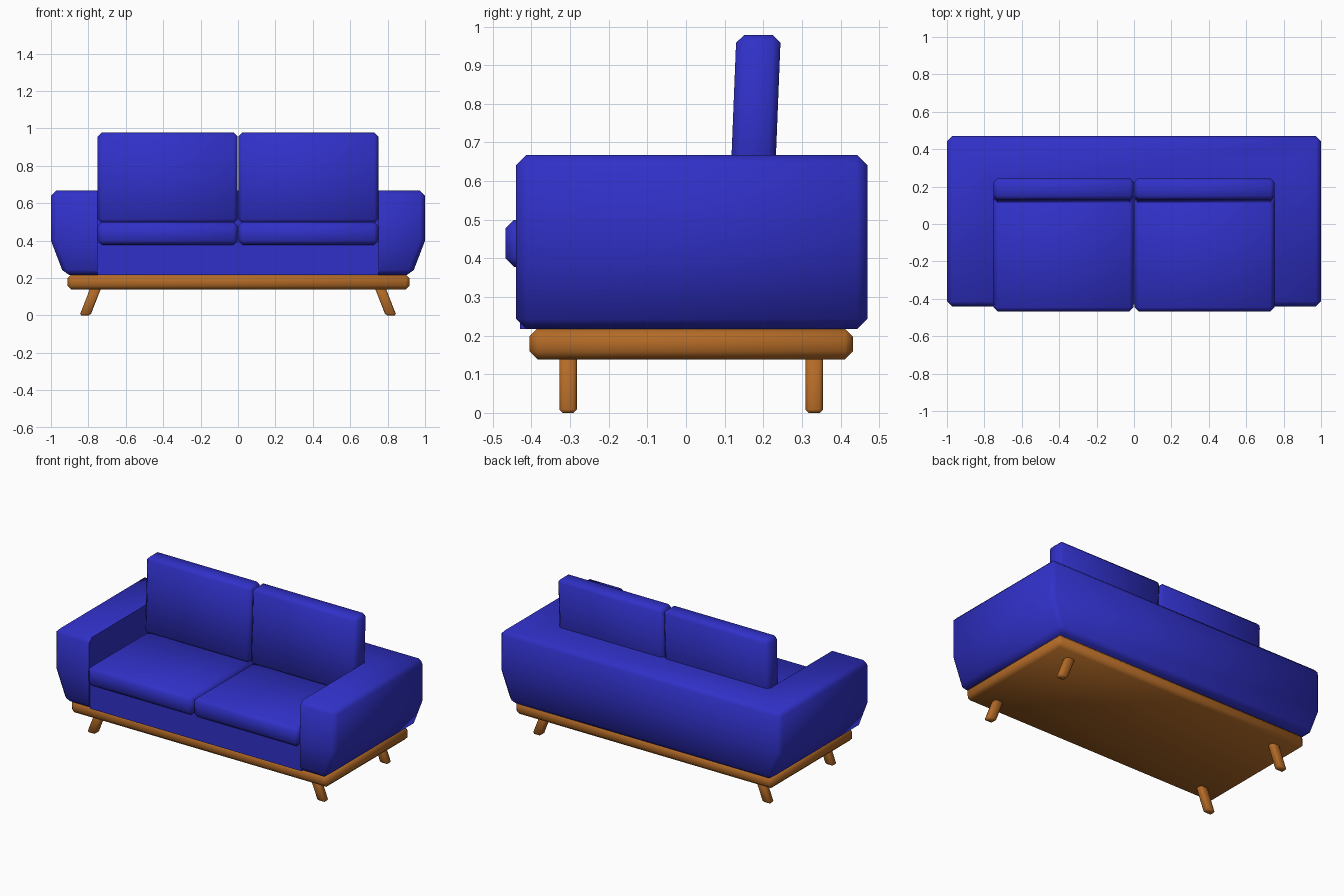
import bpy, bmesh, math
from mathutils import Vector

if "Cube" in bpy.data.objects:
    bpy.data.objects.remove(bpy.data.objects["Cube"])


def material(name, rgb):
    m = bpy.data.materials.new(name)
    m.diffuse_color = (*rgb, 1)
    m.use_nodes = True
    m.node_tree.nodes["Principled BSDF"].inputs["Base Color"].default_value = m.diffuse_color
    return m


BLUE = material("blue fabric", (0.03, 0.03, 0.58))
WOOD = material("warm wood", (0.45, 0.145, 0.02))


def finish(bm, name, mat):
    bmesh.ops.recalc_face_normals(bm, faces=bm.faces)
    me = bpy.data.meshes.new(name)
    bm.to_mesh(me)
    bm.free()
    ob = bpy.data.objects.new(name, me)
    bpy.context.collection.objects.link(ob)
    me.materials.append(mat)
    bpy.ops.object.select_all(action='DESELECT')
    ob.select_set(True)
    bpy.context.view_layer.objects.active = ob
    bpy.ops.object.shade_smooth_by_angle(angle=math.radians(60))
    return ob


def block(name, lo, hi, mat, bevel=0.0, shear=(0, 0), segments=1):
    """Chamfered box between two corners; shear = x and y offset per unit z above lo."""
    bm = bmesh.new()
    bmesh.ops.create_cube(bm, size=1)
    lo, hi = Vector(lo), Vector(hi)
    for v in bm.verts:
        v.co = Vector([lo[i] + (v.co[i] + 0.5) * (hi[i] - lo[i]) for i in range(3)])
    if bevel:
        bmesh.ops.bevel(bm, geom=bm.edges[:], offset=bevel, segments=segments,
                        profile=0.5, affect='EDGES', clamp_overlap=True)
    for v in bm.verts:
        h = v.co.z - lo.z
        v.co.x += shear[0] * h
        v.co.y += shear[1] * h
    return finish(bm, name, mat)


# U-shaped body: both arms and back, outer sides taper in at the bottom
bm = bmesh.new()
rings, inner = [], set()
for z, w in ((0.217, 0.93), (0.40, 1.0), (0.668, 1.0)):
    pts = [(-w, -0.44), (-0.75, -0.44), (-0.75, 0.22), (0.75, 0.22),
           (0.75, -0.44), (w, -0.44), (w, 0.47), (-w, 0.47)]
    ring = [bm.verts.new((x, y, z)) for x, y in pts]
    inner.update(ring[1:5])
    rings.append(ring)
for a, b in zip(rings, rings[1:]):
    for i in range(8):
        j = (i + 1) % 8
        bm.faces.new((a[i], a[j], b[j], b[i]))
for r in (rings[0], rings[-1]):
    for q in ((0, 1, 2, 7), (2, 3, 6, 7), (3, 4, 5, 6)):
        bm.faces.new([r[i] for i in q])
bmesh.ops.recalc_face_normals(bm, faces=bm.faces)
outer = [e for e in bm.edges if e.calc_face_angle(0) > math.radians(30)
         and not (e.verts[0] in inner and e.verts[1] in inner)]
bmesh.ops.bevel(bm, geom=outer, offset=0.027, segments=1, profile=0.5, affect='EDGES')
finish(bm, "arms_and_back", BLUE)

# Upholstered panel under the cushions
block("seat_base", (-0.752, -0.43, 0.217), (0.752, 0.23, 0.39), BLUE)

# Seat and back cushions
for side, x0, x1 in (("left", -0.75, -0.002), ("right", 0.002, 0.75)):
    block(side + "_seat_cushion", (x0, -0.467, 0.378), (x1, 0.20, 0.50), BLUE, 0.022)
    block(side + "_back_cushion", (x0, 0.111, 0.495), (x1, 0.226, 0.978), BLUE, 0.02,
          shear=(0, 0.04))

# Wooden plinth and splayed legs
block("wood_base", (-0.912, -0.405, 0.138), (0.918, 0.432, 0.219), WOOD, 0.021)
for s, side in ((-1, "left"), (1, "right")):
    for y, end in ((-0.305, "front"), (0.332, "back")):
        c = s * 0.818
        block(f"{end}_{side}_leg", (c - 0.029, y - 0.023, 0), (c + 0.029, y + 0.023, 0.16),
              WOOD, 0.009, shear=(-s * 0.39, 0))
